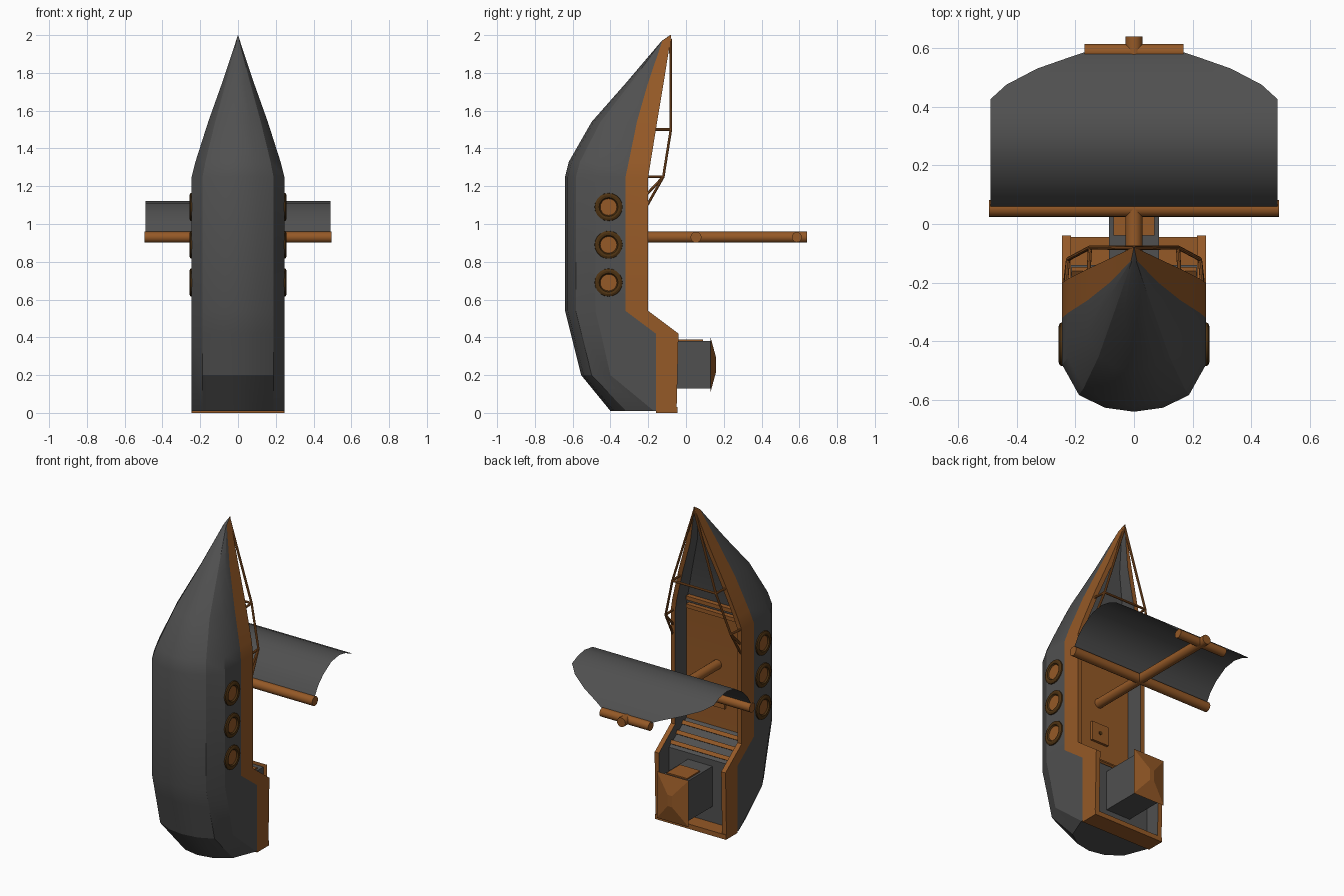
import bpy, bmesh, math
from mathutils import Vector

if "Cube" in bpy.data.objects:
    bpy.data.objects.remove(bpy.data.objects["Cube"])


def mat(name, c):
    m = bpy.data.materials.new(name)
    m.diffuse_color = (*c, 1)
    m.use_nodes = True
    m.node_tree.nodes["Principled BSDF"].inputs["Base Color"].default_value = m.diffuse_color
    return m


GREY = mat("dark grey", (0.08, 0.08, 0.08))
BROWN = mat("wood brown", (0.30, 0.10, 0.02))
DARK = mat("dark brown", (0.075, 0.032, 0.006))


def make(name, bm, mats, smooth=None, recalc=True):
    if recalc:
        bmesh.ops.recalc_face_normals(bm, faces=bm.faces)
    me = bpy.data.meshes.new(name)
    bm.to_mesh(me)
    bm.free()
    for m in mats:
        me.materials.append(m)
    ob = bpy.data.objects.new(name, me)
    bpy.context.collection.objects.link(ob)
    if smooth:
        bpy.ops.object.select_all(action='DESELECT')
        ob.select_set(True)
        bpy.context.view_layer.objects.active = ob
        bpy.ops.object.shade_smooth_by_angle(angle=math.radians(smooth))
    return ob


def box(name, lo, hi, m, tilt=0):
    bm = bmesh.new()
    bmesh.ops.create_cube(bm, size=1)
    lo, hi = Vector(lo), Vector(hi)
    for v in bm.verts:
        v.co = Vector([v.co[i] * (hi[i] - lo[i]) for i in range(3)])
    ob = make(name, bm, [m])
    ob.location = (lo + hi) / 2
    ob.rotation_euler.x = tilt
    return ob


def rod(name, a, b, r, m, sides=16, r2=None):
    a, b = Vector(a), Vector(b)
    bm = bmesh.new()
    bmesh.ops.create_cone(bm, cap_ends=True, segments=sides, radius1=r,
                          radius2=r if r2 is None else r2, depth=(b - a).length)
    ob = make(name, bm, [m], 40)
    ob.location = (a + b) / 2
    ob.rotation_mode = 'QUATERNION'
    ob.rotation_quaternion = (b - a).to_track_quat('Z', 'Y')
    return ob


# Hull: stations of z, rim y, rim band bottom y, side edge y, keel y, half width, floor y
stations = [
    (0.01, -0.05, -0.16, -0.17, -0.40, 0.245, -0.14),
    (0.20, -0.045, -0.16, -0.40, -0.555, 0.245, -0.14),
    (0.42, -0.04, -0.16, -0.45, -0.61, 0.245, -0.14),
    (0.54, -0.20, -0.32, -0.48, -0.64, 0.245, -0.31),
    (1.25, -0.20, -0.32, -0.48, -0.64, 0.245, -0.31),
    (1.33, -0.187, -0.303, -0.455, -0.62, 0.225, -0.30),
    (1.54, -0.153, -0.26, -0.37, -0.50, 0.158, -0.25),
    (1.75, -0.118, -0.20, -0.245, -0.315, 0.083, -0.19),
    (1.97, -0.083, -0.125, -0.126, -0.128, 0.010, -0.11),
    (2.00, -0.078, -0.082, -0.083, -0.084, 0.001, -0.08)]
bm = bmesh.new()
rings = []
for z, top, band, edge, keel, w, floor in stations:
    wi = max(w - 0.03, w * 0.3)
    half = [(wi, floor), (wi, top), (w, top), (w, band)]
    for t in (0, 40, 66):
        t = math.radians(t)
        half.append((w * math.cos(t), edge + (keel - edge) * math.sin(t)))
    pts = half + [(0, keel)] + [(-x, y) for x, y in reversed(half)]
    rings.append([bm.verts.new((x, y, z)) for x, y in pts])
n = len(rings[0])
for s, (r0, r1) in enumerate(zip(rings, rings[1:])):
    for i in range(n):
        j = (i + 1) % n
        f = bm.faces.new((r0[i], r0[j], r1[j], r1[i]))
        rim = i in (1, 2, n - 3, n - 4)
        deck = i == n - 1 and s == 3
        f.material_index = 1 if rim or deck else 0
bm.faces.new(rings[0])
bm.faces.new(rings[-1])
make("hull", bm, [GREY, BROWN], 25)
box("transom", (-0.245, -0.16, 0), (0.245, -0.045, 0.03), BROWN)

# Steps between the decks and slats below the bow
for k in range(3):
    t = (k + 0.5) / 3
    y, z = -0.14 - 0.17 * t, 0.42 + 0.12 * t
    box("step", (-0.213, y - 0.018, z - 0.012), (0.213, y + 0.018, z + 0.012),
        BROWN, math.radians(55 - 20))
for z in (1.26, 1.31):
    box("bow_slat", (-0.19, -0.30, z - 0.012), (0.19, -0.27, z + 0.012), BROWN)

# Deck hatch
box("hatch", (-0.06, -0.31, 0.67), (0.06, -0.295, 0.79), BROWN)
rod("hatch_knob", (0, -0.297, 0.73), (0, -0.29, 0.73), 0.012, DARK, 10)

# Stern cabin with pyramid roof and a door plate
box("cabin", (-0.085, -0.145, 0.13), (0.085, 0.13, 0.38), GREY)
box("cabin_door", (-0.07, -0.04, 0.379), (0.07, 0.09, 0.388), BROWN)
bm = bmesh.new()
base = [bm.verts.new((sx * 0.11, 0.13, 0.255 + sz * 0.145))
        for sx, sz in ((1, 1), (-1, 1), (-1, -1), (1, -1))]
tip = [bm.verts.new((sx * 0.015, 0.16, 0.255 + sz * 0.035))
       for sx, sz in ((1, 1), (-1, 1), (-1, -1), (1, -1))]
for i in range(4):
    j = (i + 1) % 4
    bm.faces.new((base[i], base[j], tip[j], tip[i]))
bm.faces.new(base)
bm.faces.new(tip)
make("cabin_roof", bm, [BROWN])

# Portholes
for side in (-1, 1):
    for z in (0.69, 0.89, 1.09):
        bm = bmesh.new()
        N = 20
        prof = [(0.075, 0.235), (0.073, 0.252), (0.062, 0.257), (0.050, 0.255), (0.044, 0.247)]
        loops = []
        for r, x in prof:
            loops.append([bm.verts.new((side * x, -0.41 + r * math.cos(k * math.tau / N),
                                        z + r * math.sin(k * math.tau / N))) for k in range(N)])
        for a, b in zip(loops, loops[1:]):
            for k in range(N):
                q = (k + 1) % N
                bm.faces.new((a[k], a[q], b[q], b[k]))
        bm.faces.new(loops[0])
        f = bm.faces.new(loops[-1])
        f.material_index = 1
        make("porthole", bm, [DARK, BROWN], 30)

# Bow railing
R = 0.007
for s in (-1, 1):
    path = [(0, -0.082, 1.98), (s * 0.15, -0.08, 1.50), (s * 0.225, -0.12, 1.25),
            (s * 0.235, -0.205, 1.10)]
    for a, b in zip(path, path[1:]):
        rod("bow_rail", a, b, R, BROWN, 8)
    rod("rail_post", path[1], (s * 0.155, -0.17, 1.50), R, BROWN, 8)
    rod("rail_post", path[2], (s * 0.232, -0.205, 1.25), R, BROWN, 8)
    rod("rail_brace", path[2], (s * 0.232, -0.205, 1.16), R, BROWN, 8)
rod("rail_crossbar", (-0.15, -0.08, 1.50), (0.15, -0.08, 1.50), R, BROWN, 8)

# Mast and yards
rod("mast", (0, -0.32, 0.93), (0, 0.64, 0.93), 0.029, BROWN)
rod("lower_yard", (-0.495, 0.053, 0.93), (0.495, 0.053, 0.93), 0.029, BROWN)
rod("upper_yard", (-0.168, 0.587, 0.93), (0.168, 0.587, 0.93), 0.027, BROWN)

# Billowing sail, narrowing towards the upper yard
rows = [(0.055, 0.95, 0.49), (0.09, 1.01, 0.49), (0.14, 1.06, 0.49), (0.22, 1.11, 0.49),
        (0.30, 1.123, 0.49), (0.37, 1.11, 0.49), (0.425, 1.085, 0.49), (0.475, 1.05, 0.435),
        (0.53, 1.01, 0.33), (0.565, 0.975, 0.23), (0.585, 0.95, 0.17)]
bm = bmesh.new()
grid = [[bm.verts.new((w * k / 4, y, z)) for k in range(-4, 5)] for y, z, w in rows]
for a, b in zip(grid, grid[1:]):
    for k in range(8):
        bm.faces.new((a[k], a[k + 1], b[k + 1], b[k]))
make("sail", bm, [GREY], 60, recalc=False)
